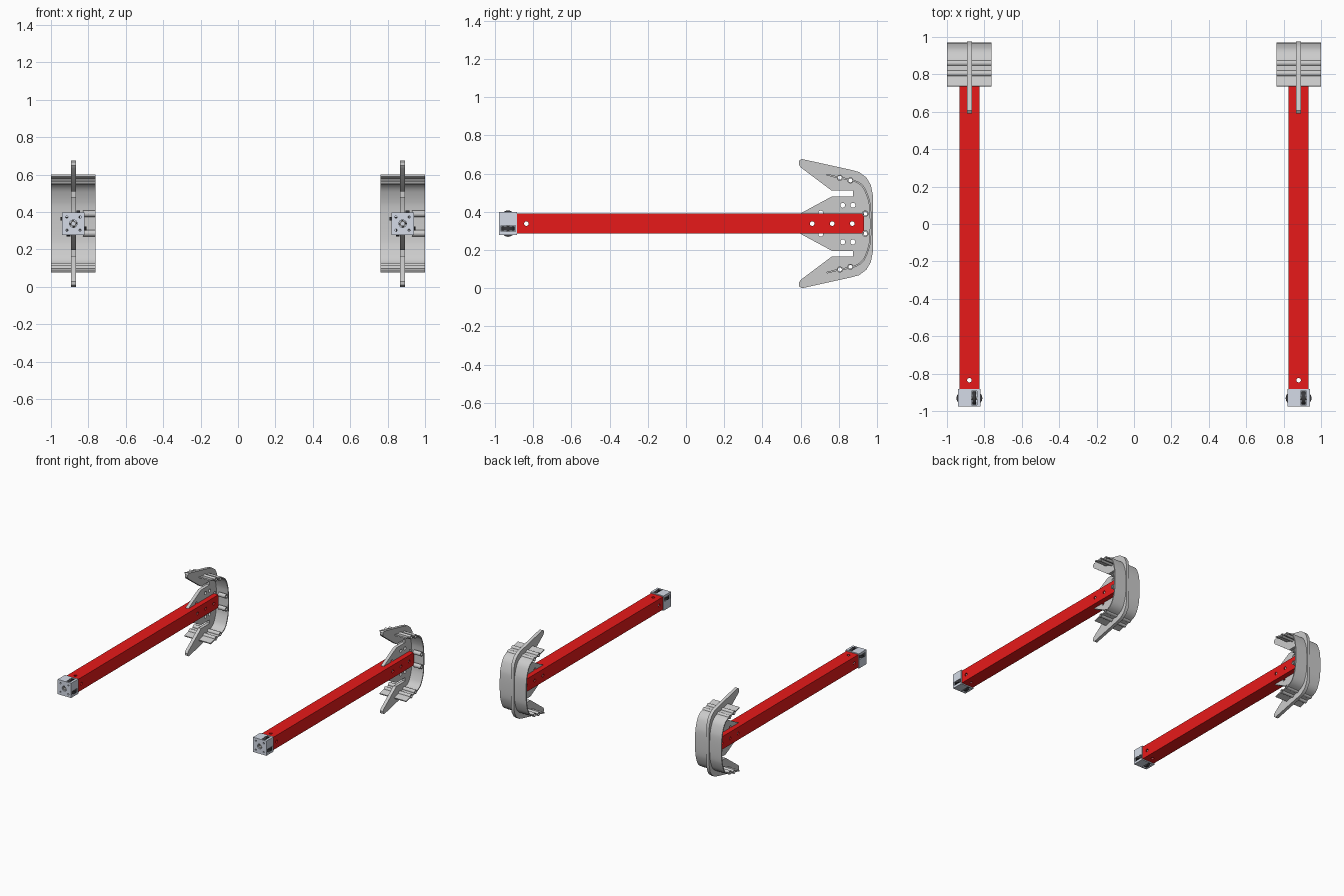
import bpy, bmesh, math
from mathutils import Matrix, Vector

if "Cube" in bpy.data.objects:
    bpy.data.objects.remove(bpy.data.objects["Cube"])

CZ = 0.338  # height of the beam axis


def material(name, rgb):
    m = bpy.data.materials.new(name)
    m.diffuse_color = (*rgb, 1)
    m.use_nodes = True
    m.node_tree.nodes["Principled BSDF"].inputs["Base Color"].default_value = m.diffuse_color
    return m


RED = material("red_paint", (0.8, 0.01, 0.01))
PALE = material("pale_blue_grey", (0.66, 0.71, 0.8))
DARK = material("dark_rubber", (0.04, 0.04, 0.045))


def finish(name, bm, mat=None):
    bmesh.ops.recalc_face_normals(bm, faces=bm.faces)
    me = bpy.data.meshes.new(name)
    bm.to_mesh(me)
    bm.free()
    ob = bpy.data.objects.new(name, me)
    bpy.context.collection.objects.link(ob)
    if mat:
        me.materials.append(mat)
    return ob


def box(name, x, y, z, mat=None):
    bm = bmesh.new()
    bmesh.ops.create_cube(bm, size=1)
    for v in bm.verts:
        v.co = Vector(r[0] + (c + 0.5) * (r[1] - r[0]) for r, c in zip((x, y, z), v.co))
    return finish(name, bm, mat)


def rod(name, centre, radius, length, axis="X", mat=None, seg=24):
    bm = bmesh.new()
    rot = {"X": Matrix.Rotation(math.pi / 2, 4, "Y"),
           "Y": Matrix.Rotation(math.pi / 2, 4, "X"), "Z": Matrix()}[axis]
    bmesh.ops.create_cone(bm, cap_ends=True, segments=seg, radius1=radius, radius2=radius,
                          depth=length, matrix=Matrix.Translation(centre) @ rot)
    return finish(name, bm, mat)


def extrude_yz(name, pts, half):
    bm = bmesh.new()
    f = bm.faces.new([bm.verts.new((-half, y, z)) for y, z in pts])
    new = bmesh.ops.extrude_face_region(bm, geom=[f])["geom"]
    bmesh.ops.translate(bm, vec=(2 * half, 0, 0),
                        verts=[v for v in new if isinstance(v, bmesh.types.BMVert)])
    return finish(name, bm)


def cut(ob, cutters):
    for c in cutters:
        m = ob.modifiers.new("cut", "BOOLEAN")
        m.operation, m.solver, m.object = "DIFFERENCE", "EXACT", c
    dg = bpy.context.evaluated_depsgraph_get()
    dg.update()
    ob_mesh = bpy.data.meshes.new_from_object(ob.evaluated_get(dg))
    ob.modifiers.clear()
    ob.data = ob_mesh
    for c in cutters:
        bpy.data.objects.remove(c)
    return ob


def mirror_z(pts):
    return pts + [(y, 2 * CZ - z) for y, z in reversed(pts)]


def drill(places, radius, axis="X"):
    return [rod("cutter", (0, y, z), radius, 0.5, axis) for y, z in places]


def both(places):
    return [(y, CZ + s * (z - CZ)) for y, z in places for s in (1, -1)]


PINS = both([(0.805, 0.578), (0.86, 0.564)])
SMALL = both([(0.938, 0.39)])
parts = []

# Hollow square beam with bolt holes
beam = box("beam", (-0.054, 0.054), (-0.885, 0.93), (CZ - 0.052, CZ + 0.052), RED)
cut(beam, [box("cutter", (-0.044, 0.044), (-1, 1), (CZ - 0.042, CZ + 0.042))]
    + drill([(y, CZ) for y in (-0.835, 0.66, 0.765, 0.87)], 0.012)
    + drill([(-0.835, CZ)], 0.012, "Z"))
parts.append(beam)

# Forked centre plate
outline = mirror_z([(0.60, 0.392), (0.763, 0.48), (0.873, 0.48), (0.873, 0.51), (0.763, 0.51),
                    (0.6, 0.632), (0.59, 0.648), (0.592, 0.667), (0.606, 0.676), (0.86, 0.62),
                    (0.905, 0.608), (0.943, 0.58), (0.967, 0.54), (0.977, 0.49)])
plate = extrude_yz("centre_plate", outline, 0.013)
cut(plate, drill(both([(0.82, 0.434), (0.873, 0.434), (0.705, 0.393)]), 0.013)
    + drill([(y, CZ) for y in (0.66, 0.765, 0.87)], 0.012)
    + drill(PINS, 0.01) + drill(SMALL, 0.01))
parts.append(plate)

# Curved contact pad: smoothed centre line given thickness
line = mirror_z([(0.736, 0.595), (0.80, 0.578), (0.87, 0.568), (0.925, 0.54), (0.952, 0.48),
                 (0.966, 0.42)])
for _ in range(3):
    smooth = [line[0]]
    for (a, b), (c, d) in zip(line, line[1:]):
        smooth += [(0.75 * a + 0.25 * c, 0.75 * b + 0.25 * d),
                   (0.25 * a + 0.75 * c, 0.25 * b + 0.75 * d)]
    line = smooth + [line[-1]]
sides = ([], [])
for i, (y, z) in enumerate(line):
    p, q = Vector(line[max(i - 1, 0)]), Vector(line[min(i + 1, len(line) - 1)])
    n = (q - p).orthogonal().normalized() * 0.0045
    sides[0].append((y + n.x, z + n.y))
    sides[1].append((y - n.x, z - n.y))
pad = extrude_yz("curved_pad", sides[0] + sides[1][::-1], 0.119)
cut(pad, drill(PINS, 0.01))
parts.append(pad)

# Hollow ridges across the pad and short tubes beside the beam end
for y, z in PINS:
    parts.append(cut(rod("pad_ridge", (0, y, z), 0.016, 0.238), drill([(y, z)], 0.01)))
for y, z in SMALL:
    parts.append(cut(rod("pad_tube", (0.085, y, z), 0.017, 0.068), drill([(y, z)], 0.01)))

# End cap with centre bore, corner holes and roller pockets
cap = box("end_cap", (-0.06, 0.06), (-0.977, -0.883), (CZ - 0.06, CZ + 0.06), PALE)
cutters = [rod("cutter", (0, -0.96, CZ), 0.02, 0.1, "Y")]
for k in range(4):
    a = math.pi / 4 + k * math.pi / 2
    cutters.append(rod("cutter", (0.05 * math.cos(a), -0.975, CZ + 0.05 * math.sin(a)),
                       0.006, 0.05, "Y", seg=12))
rollers = []
for k in range(4):
    turn = (Matrix.Translation((0, 0, CZ)) @ Matrix.Rotation(k * math.pi / 2, 4, "Y"))
    pocket = box("cutter", (0.011, 0.041), (-0.968, -0.893), (0.03, 0.1))
    roller = rod("roller", (0.026, -0.931, 0.034), 0.035, 0.02, "X", DARK, 32)
    axle = rod("roller_axle", (0.026, -0.931, 0.048), 0.006, 0.034, "X", None, 12)
    for ob in (pocket, roller, axle):
        ob.data.transform(turn)
    cutters.append(pocket)
    rollers += [roller, axle]
parts += [cut(cap, cutters)] + rollers
ring = rod("bore_ring", (0, -0.95, CZ), 0.016, 0.045, "Y", None)
parts.append(cut(ring, [rod("cutter", (0, -0.96, CZ), 0.01, 0.1, "Y")]))

# Smooth the curved sides, then repeat the whole arm on the other side
bpy.ops.object.select_all(action="DESELECT")
for ob in parts:
    ob.select_set(True)
bpy.context.view_layer.objects.active = beam
bpy.ops.object.shade_smooth_by_angle(angle=math.radians(30))
for ob in parts:
    twin = ob.copy()
    bpy.context.collection.objects.link(twin)
    base = ob.name.split(".")[0]
    twin.name = base + "_right"
    ob.name = base + "_left"
    ob.location.x, twin.location.x = -0.88, 0.88
